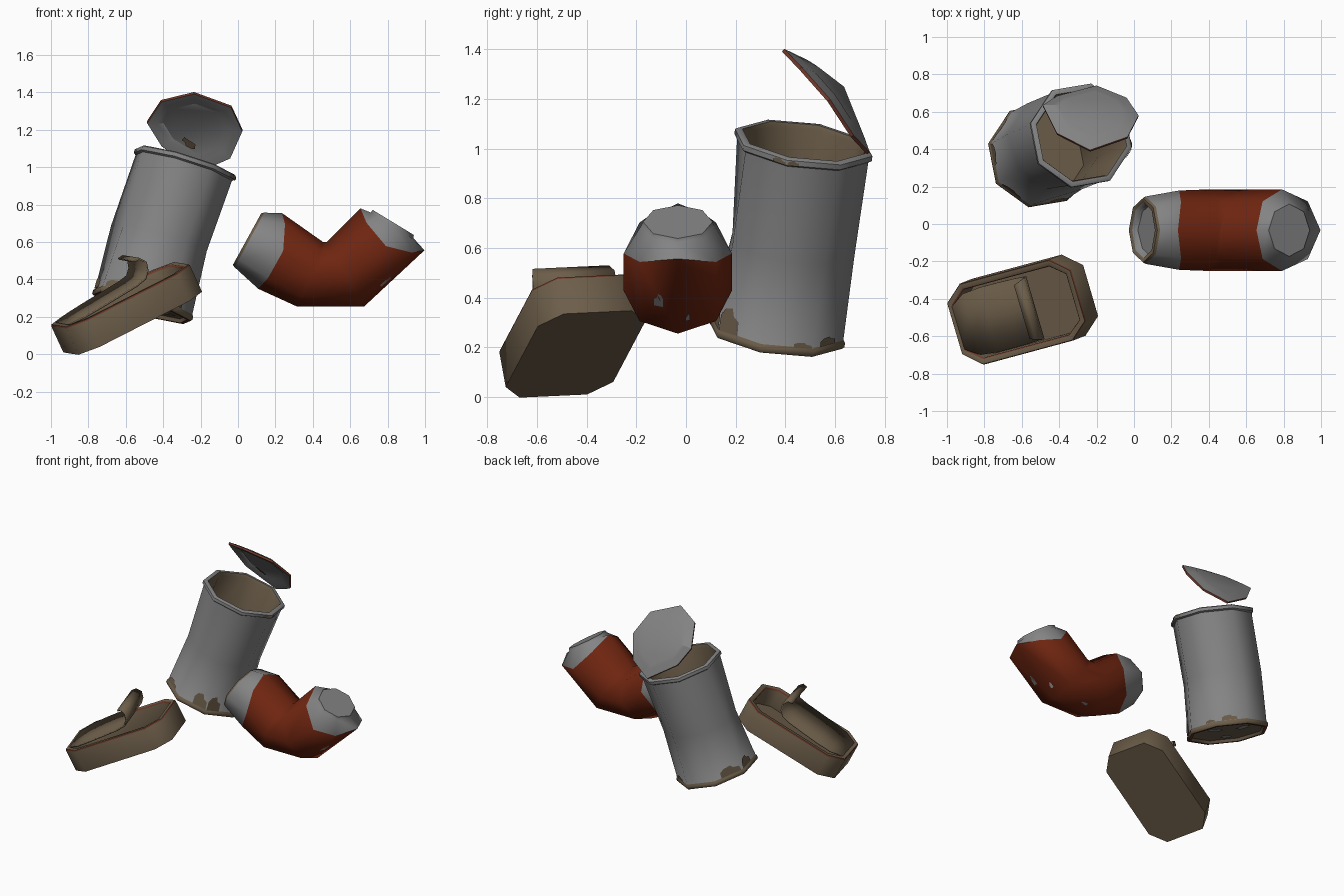
import bpy, bmesh, math
from mathutils import Vector as V

if "Cube" in bpy.data.objects:
    bpy.data.objects.remove(bpy.data.objects["Cube"])

# Flat colours
def colour(name, rgb):
    m = bpy.data.materials.new(name)
    m.diffuse_color = (*rgb, 1)
    m.use_nodes = True
    m.node_tree.nodes["Principled BSDF"].inputs["Base Color"].default_value = m.diffuse_color
    return m

MATS = [colour("bare grey metal", (0.23, 0.23, 0.23)),
        colour("dull brown metal", (0.15, 0.11, 0.067)),
        colour("rusty edge", (0.16, 0.04, 0.022)),
        colour("red paint", (0.155, 0.018, 0.005))]
GREY, BROWN, RUST, RED = range(4)

def build(name, verts, faces, mats, smooth=50, recalc=True):
    me = bpy.data.meshes.new(name)
    me.from_pydata([tuple(v) for v in verts], [], faces)
    for m in MATS:
        me.materials.append(m)
    for p, i in zip(me.polygons, mats):
        p.material_index = i
    if recalc:
        bm = bmesh.new()
        bm.from_mesh(me)
        bmesh.ops.recalc_face_normals(bm, faces=bm.faces)
        bm.to_mesh(me)
        bm.free()
    ob = bpy.data.objects.new(name, me)
    bpy.context.collection.objects.link(ob)
    bpy.ops.object.select_all(action='DESELECT')
    ob.select_set(True)
    bpy.context.view_layer.objects.active = ob
    bpy.ops.object.shade_smooth_by_angle(angle=math.radians(smooth))
    return ob

def loft(name, rings, band_mats, caps, smooth=50):
    """Skin a list of 8-point rings; one colour per band, two end caps."""
    n = len(rings[0])
    verts = [p for r in rings for p in r]
    faces, mats = [], []
    for i, m in enumerate(band_mats):
        for k in range(n):
            j = (k + 1) % n
            faces.append((i*n + k, i*n + j, (i+1)*n + j, (i+1)*n + k))
            mats.append(m)
    last = (len(rings) - 1) * n
    faces += [tuple(range(n)), tuple(range(last, last + n))]
    return build(name, verts, faces, mats + list(caps), smooth)

def patches(name, specs, mat):
    """Thin worn spots: (ring a, ring b, side, centre s, t, half size s, t)."""
    verts, faces = [], []
    shape = [(-1, -1), (1, -1), (.9, .1), (.35, .35), (.1, 1), (-.6, .8), (-1, .2)]
    for ra, rb, k, s0, t0, ds, dt in specs:
        j = (k + 1) % 8
        a, b, c, d = ra[k], ra[j], rb[j], rb[k]
        nrm = (c - a).cross(d - b).normalized()
        mid = (a + b + c + d) / 4
        axis = (sum(ra, V()) + sum(rb, V())) / 16
        if nrm.dot(mid - axis) < 0:
            nrm.negate()
        base = len(verts)
        pts = []
        for x, y in shape:
            s, t = s0 + x*ds, t0 + y*dt
            pts.append(a.lerp(b, s).lerp(d.lerp(c, s), t) + nrm*.005)
        if (pts[1] - pts[0]).cross(pts[4] - pts[0]).dot(nrm) < 0:
            pts.reverse()
        verts += pts
        faces.append(tuple(range(base, base + len(pts))))
    build(name, verts, faces, [mat]*len(faces), recalc=False)

# ---- Tall leaning tin ----
foot, head = V((-.514, .363, .248)), V((-.28, .475, 1.03))
w = (head - foot).normalized()
H = (head - foot).length
ex = (V((1, 0, 0)) - w * w.x).normalized()
ey = w.cross(ex)

def tin_ring(r, h, dent=0, shift=0):
    out = []
    for k in range(8):
        a = math.radians(-11 + 45*k)
        rr = r - (dent if k in (5, 6) else 0)
        out.append(foot + w*h + (ex*math.cos(a) + ey*math.sin(a))*rr + V((shift, 0, 0)))
    return out

low, mid, high = tin_ring(.276, .035), tin_ring(.272, .39, .035, -.02), tin_ring(.274, H - .035)
lip0, lip1 = tin_ring(.287, H - .027), tin_ring(.287, H - .006)
loft("tall_tin_body",
     [tin_ring(.25, .02), tin_ring(.258, 0), tin_ring(.278, 0), tin_ring(.285, .008), tin_ring(.284, .026),
      low, mid, high, lip0, lip1, tin_ring(.278, H), tin_ring(.257, H), tin_ring(.25, H - .02),
      tin_ring(.243, .39, .035, -.02), tin_ring(.245, .05)],
     [BROWN, RUST, BROWN, BROWN, BROWN, GREY, GREY, GREY, GREY, GREY, GREY, BROWN, BROWN, BROWN],
     [BROWN, BROWN])
patches("tall_tin_rust_spots",
        [(low, mid, 6, .75, .14, .24, .14), (low, mid, 7, .22, .15, .22, .15),
         (low, mid, 0, .8, .03, .18, .03), (low, mid, 1, .45, .05, .25, .05),
         (low, mid, 3, .6, .09, .35, .09), (low, mid, 4, .3, .1, .28, .1),
         (low, mid, 5, .4, .06, .3, .06), (lip0, lip1, 7, .85, .5, .14, .5),
         (lip0, lip1, 0, .12, .5, .11, .5)], BROWN)
hub, brim = tin_ring(.06, .015), tin_ring(.25, .02)
patches("tall_tin_base_bright_spots",
        [(hub, brim, 0, .5, .45, .4, .3), (hub, brim, 2, .5, .5, .35, .3),
         (hub, brim, 5, .5, .4, .4, .3)], GREY)

# Bent-back lid with a dished centre
edge = [V(p) for p in [(-.235, .385, 1.393), (-.035, .455, 1.32), (.025, .57, 1.19), (-.04, .665, 1.045),
                       (-.2, .73, .975), (-.41, .675, 1.11), (-.488, .625, 1.235), (-.412, .475, 1.35)]]
centre = sum(edge, V()) / 8
back = V((0, .75, .66))

def lid_ring(scale, off):
    return [centre.lerp(p, scale) + back*off for p in edge]

loft("tall_tin_lid",
     [lid_ring(.66, .018), lid_ring(.78, .006), lid_ring(.99, 0), lid_ring(1, .014),
      lid_ring(.8, .03), lid_ring(.68, .038)],
     [GREY, GREY, RUST, GREY, GREY], [GREY, GREY], 25)
patches("tall_tin_lid_rust_spots",
        [(lid_ring(.3, .008), lid_ring(.64, .014), 4, .5, .6, .35, .3)], BROWN)

# ---- Crushed drink can: rings from top/bottom points in x,z ----
def can_ring(top, bot, yr, sx=0, sz=0):
    t, b = V((top[0], -.033, top[1])), V((bot[0], -.033, bot[1]))
    out = []
    for k in range(8):
        a = math.radians(45*k)
        out.append((t + b)/2 + (t - b)/2*math.cos(a) + V((0, yr*math.sin(a), 0))
                   + V((sx, 0, sz))*math.sin(a)**2)
    return out

seam_l = can_ring((.235, .755), (.108, .35), .212, .07, 0)
bend_l = can_ring((.455, .6), (.316, .255), .218, .01, 0)
bend_r = can_ring((.475, .6), (.674, .255), .218)
seam_r = can_ring((.655, .78), (.997, .556), .218, -.035, -.09)
loft("crushed_can",
     [can_ring((.125, .71), (.02, .5), .14, .02), can_ring((.112, .725), (-.01, .497), .15),
      can_ring((.125, .755), (-.028, .477), .172), can_ring((.14, .757), (-.018, .465), .18),
      seam_l, bend_l, bend_r, seam_r,
      can_ring((.71, .758), (.937, .622), .147), can_ring((.72, .772), (.94, .638), .14)],
     [GREY, BROWN, BROWN, GREY, RED, RED, RED, GREY, GREY], [GREY, GREY], 60)
patches("crushed_can_worn_spots",
        [(bend_r, seam_r, 4, .5, .42, .12, .09), (bend_l, bend_r, 3, .6, .4, .06, .08),
         (bend_r, seam_r, 3, .75, .2, .06, .05)], GREY)

# ---- Flat fish tin ----
o = V((-.631, -.472, .32))
u = V((.867, .234, .442)).normalized()
v = V((-.31, .95, .03))
v = (v - u*v.dot(u)).normalized()
n = u.cross(v)

def flat_ring(inset, h):
    le, we, ls, ws = .382 - inset, .142 - .4*inset, .277 - .4*inset, .226 - inset
    pts = [(le, -we), (le, we), (ls, ws), (-ls, ws), (-le, we), (-le, -we), (-ls, -ws), (ls, -ws)]
    return [o + u*x + v*y + n*h for x, y in pts]

loft("flat_tin_body",
     [flat_ring(0, -.165), flat_ring(0, -.008), flat_ring(.004, 0),
      flat_ring(.03, 0), flat_ring(.036, -.01), flat_ring(.036, -.14)],
     [BROWN, RUST, BROWN, RUST, BROWN], [BROWN, BROWN], 60)

# Peeled lid, curled at its free end: (along, height, half width)
profile = [(-.355, -.002, .12), (-.27, .006, .17), (-.16, .014, .18), (-.05, .022, .18), (.06, .03, .178),
           (.12, .042, .175), (.15, .075, .175), (.162, .12, .172), (.14, .152, .16), (.11, .15, .15)]
verts = [o + u*x + v*(s*hw) + n*h for x, h, hw in profile for s in (-1, 1)]
faces = [(2*i, 2*i + 2, 2*i + 3, 2*i + 1) for i in range(len(profile) - 1)]
peel = build("flat_tin_peeled_lid", verts, faces, [BROWN]*len(faces), 60)
sol = peel.modifiers.new("thickness", 'SOLIDIFY')
sol.thickness = .01
sol.offset = 0
